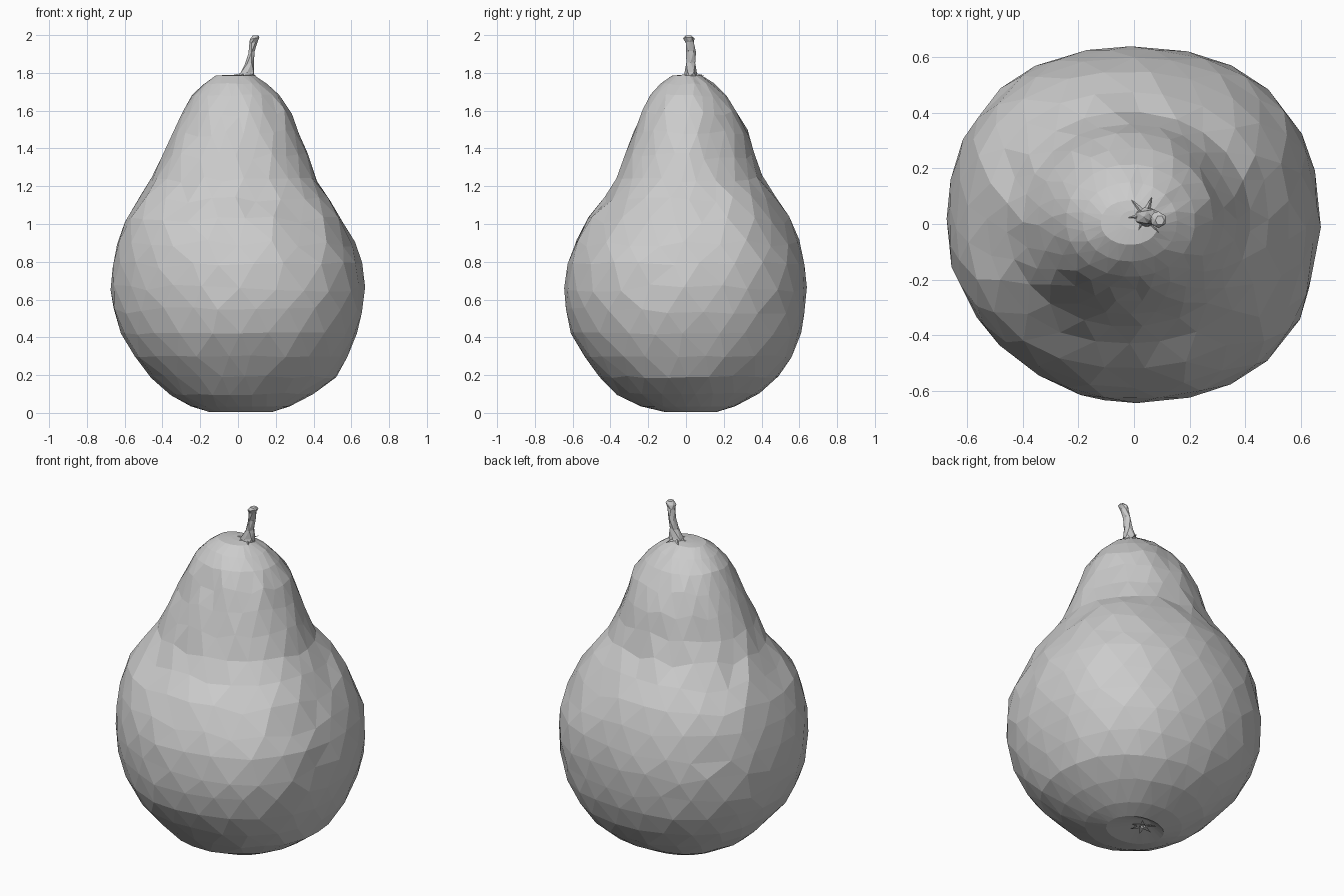
import bpy, bmesh, math, random
from mathutils import Vector

if "Cube" in bpy.data.objects:
    bpy.data.objects.remove(bpy.data.objects["Cube"])

random.seed(4)


def finish(name, bm):
    bmesh.ops.recalc_face_normals(bm, faces=bm.faces[:])
    me = bpy.data.meshes.new(name)
    bm.to_mesh(me)
    bm.free()
    ob = bpy.data.objects.new(name, me)
    bpy.context.collection.objects.link(ob)
    return ob


def loft(name, rings):
    """Skin staggered rings of points with triangles and cap both ends."""
    bm = bmesh.new()
    loops = [[bm.verts.new(p) for p in r] for r in rings]
    n = len(loops[0])
    for k in range(len(loops) - 1):
        a, b = loops[k], loops[k + 1]
        for i in range(n):
            j = (i + 1) % n
            if k % 2 == 0:
                bm.faces.new((a[i], a[j], b[i]))
                bm.faces.new((a[j], b[j], b[i]))
            else:
                bm.faces.new((a[i], b[j], b[i]))
                bm.faces.new((a[i], a[j], b[j]))
    for loop, s in ((loops[0], rings[0]), (loops[-1], rings[-1])):
        c = bm.verts.new(sum((Vector(p) for p in s), Vector()) / n)
        for i in range(n):
            bm.faces.new((loop[i], loop[(i + 1) % n], c))
    return finish(name, bm)


def spikes(name, centre, count, r0, r1, dz, width):
    """Star of thin pointed leaves lying around a centre."""
    bm = bmesh.new()
    c = Vector(centre)
    for i in range(count):
        a = math.tau * i / count + random.uniform(-.25, .25)
        d, s = Vector((math.cos(a), math.sin(a), 0)), Vector((-math.sin(a), math.cos(a), 0))
        base = c + d * r0
        p = [base + s * width, base - s * width, base + Vector((0, 0, .012)),
             c + d * r1 * random.uniform(.75, 1.1) + Vector((0, 0, dz))]
        v = [bm.verts.new(q) for q in p]
        for f in ((0, 1, 3), (1, 2, 3), (2, 0, 3), (0, 2, 1)):
            bm.faces.new([v[q] for q in f])
    return finish(name, bm)


# Pear body: z, left, right, front, back extents of each ring
profile = [
    (.025, -.04, .05, .02, .12),
    (.004, -.15, .18, -.11, .16),
    (.035, -.25, .275, -.24, .26),
    (.10, -.36, .40, -.37, .39),
    (.19, -.46, .52, -.46, .49),
    (.30, -.55, .58, -.54, .56),
    (.42, -.62, .63, -.61, .61),
    (.54, -.66, .66, -.64, .63),
    (.66, -.675, .673, -.645, .64),
    (.78, -.665, .66, -.63, .63),
    (.90, -.64, .62, -.59, .60),
    (1.02, -.60, .56, -.52, .55),
    (1.13, -.53, .485, -.43, .475),
    (1.24, -.46, .42, -.37, .405),
    (1.36, -.40, .37, -.325, .36),
    (1.48, -.345, .325, -.28, .33),
    (1.59, -.295, .285, -.235, .275),
    (1.68, -.245, .22, -.19, .215),
    (1.74, -.185, .155, -.135, .15),
    (1.785, -.12, .09, -.075, .085),
    (1.79, -.05, .06, -.02, .05),
]
SIDES = 24
# Shallow bruises: angle in degrees, height, radius, depth
dents = [(-12, .72, .13, .025), (32, 1.45, .14, .025), (225, .6, .4, .04)]
rings = []
for k, (z, l, r, f, b) in enumerate(profile):
    cx, cy, rx, ry = (l + r) / 2, (f + b) / 2, (r - l) / 2, (b - f) / 2
    loose = .5 < z < 1.6
    ring = []
    for i in range(SIDES):
        a = math.tau * (i + .5 * (k % 2) + random.uniform(-.16, .16)) / SIDES
        # Slightly squared cross-section round the belly
        q = 1 + .045 * math.sin(2 * a) ** 2 * (1 if .2 < z < 1.2 else .3)
        p = Vector((cx + rx * q * math.cos(a), cy + ry * q * math.sin(a), z))
        if 2 < k < len(profile) - 2:
            p.z += random.uniform(-.02, .02) if loose else random.uniform(-.006, .006)
        for da, dz, rad, dep in dents:
            t = math.radians(da)
            dx = (a - t + math.pi) % math.tau - math.pi
            dist = math.hypot(dx * rx, z - dz) / rad
            if dist < 1:
                p -= Vector((math.cos(a), math.sin(a), 0)) * dep * (1 - dist * dist)
        ring.append(p)
    rings.append(ring)
loft("pear_body", rings)

# Bent woody stalk: x, y, z, radius in x, radius in y
stalk = [(.04, .025, 1.765, .05, .04), (.047, .025, 1.80, .042, .033),
         (.06, .025, 1.85, .024, .027), (.072, .027, 1.91, .019, .026),
         (.082, .02, 1.96, .022, .024), (.088, .015, 1.983, .029, .03),
         (.093, .013, 1.997, .016, .018)]
rings = []
for k, (x, y, z, rx, ry) in enumerate(stalk):
    rings.append([Vector((x + rx * math.cos(t), y + ry * math.sin(t), z + .006 * math.cos(t) * (k < 6)))
                  for t in (math.tau * (i + .5 * (k % 2)) / 6 for i in range(6))])
loft("stalk", rings)

# Wrinkles at the stalk base and dried blossom end underneath
spikes("stalk_wrinkles", (.04, .03, 1.787), 6, .02, .075, 0, .012)
spikes("blossom_end", (0, .07, .012), 6, .015, .085, -.006, .014)
